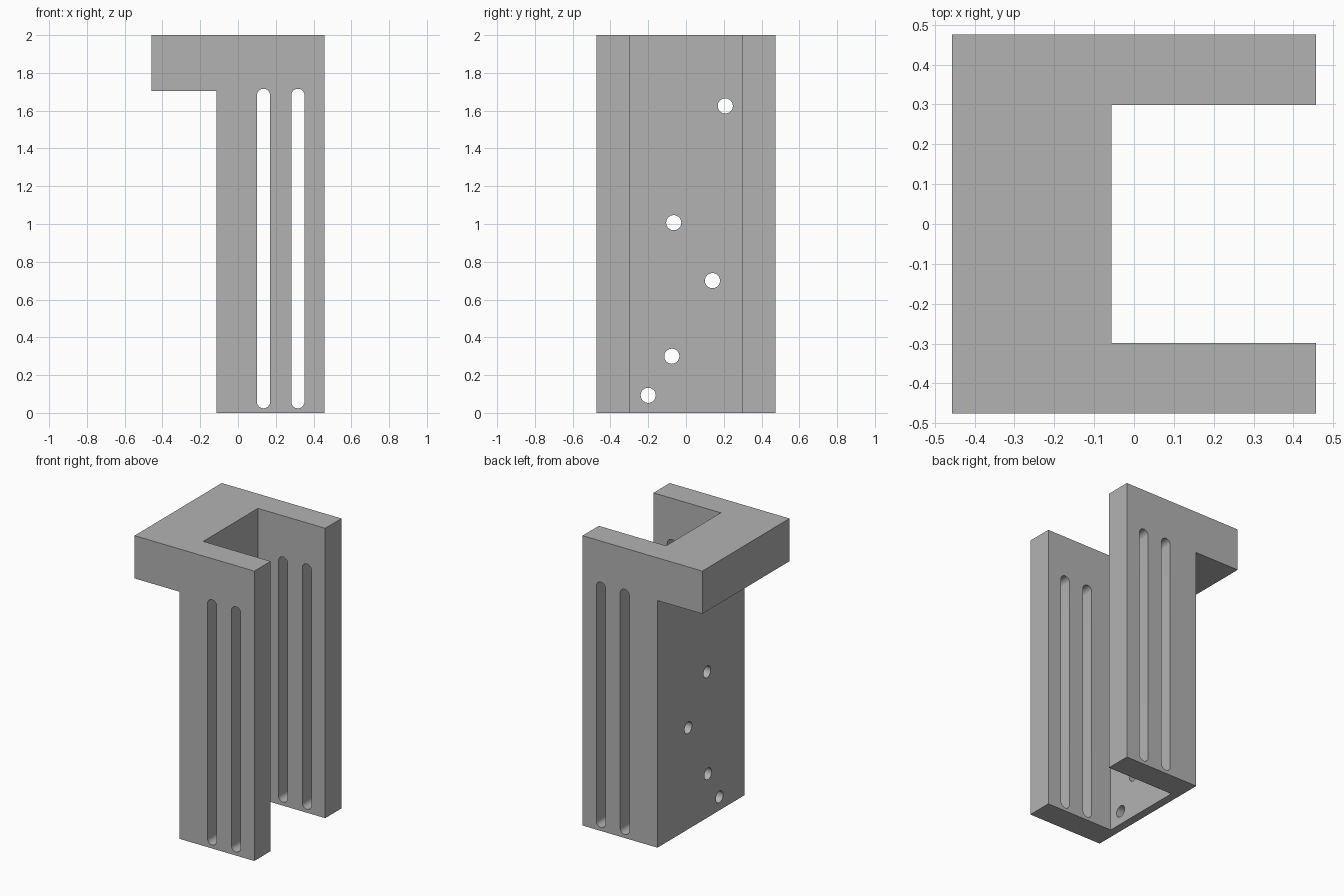
import bpy, bmesh, math
from mathutils import Vector

cube = bpy.data.objects.get("Cube")
if cube:
    bpy.data.objects.remove(cube, do_unlink=True)

# Material
grey = bpy.data.materials.new("plain grey")
grey.use_nodes = True
colour = (0.45, 0.45, 0.45, 1)
grey.diffuse_color = colour
grey.node_tree.nodes["Principled BSDF"].inputs["Base Color"].default_value = colour


def prism(name, outline, direction):
    """Solid made by sweeping a closed outline along a direction."""
    bm = bmesh.new()
    face = bm.faces.new([bm.verts.new(p) for p in outline])
    swept = bmesh.ops.extrude_face_region(bm, geom=[face])["geom"]
    verts = [v for v in swept if isinstance(v, bmesh.types.BMVert)]
    bmesh.ops.translate(bm, verts=verts, vec=Vector(direction))
    bmesh.ops.recalc_face_normals(bm, faces=bm.faces)
    mesh = bpy.data.meshes.new(name)
    bm.to_mesh(mesh)
    bm.free()
    mesh.materials.append(grey)
    obj = bpy.data.objects.new(name, mesh)
    bpy.context.collection.objects.link(obj)
    return obj


def arc(cu, cv, radius, start, end, steps):
    angles = [start + (end - start) * i / steps for i in range(steps + 1)]
    return [(cu + radius * math.cos(a), cv + radius * math.sin(a)) for a in angles]


# Bracket body: side profile with an overhanging head
HALF_X, HALF_Y, BACK, HEAD_Z, TOP = 0.457, 0.475, -0.115, 1.705, 2.0
profile = [(BACK, 0), (HALF_X, 0), (HALF_X, TOP), (-HALF_X, TOP),
           (-HALF_X, HEAD_Z), (BACK, HEAD_Z)]
bracket = prism("channel_bracket", [(x, -HALF_Y, z) for x, z in profile],
                (0, 2 * HALF_Y, 0))

# Open channel between the two side walls
INNER_X, INNER_Y = -0.057, 0.298
corners = [(INNER_X, -INNER_Y), (1, -INNER_Y), (1, INNER_Y), (INNER_X, INNER_Y)]
cutters = [prism("channel_cutter", [(x, y, -1) for x, y in corners], (0, 0, 4))]

# Long rounded slots through both side walls
R = 0.035
for x in (0.135, 0.317):
    outline = (arc(x, 1.716 - R, R, 0, math.pi, 16)
               + arc(x, 0.024 + R, R, math.pi, 2 * math.pi, 16))
    cutters.append(prism("slot_cutter", [(u, -1, v) for u, v in outline], (0, 2, 0)))

# Round holes through the back wall
for y, z in [(-0.2, 0.093), (-0.075, 0.3), (0.14, 0.7), (-0.065, 1.007), (0.208, 1.625)]:
    outline = arc(y, z, 0.04, 0, 2 * math.pi, 32)[:-1]
    cutters.append(prism("hole_cutter", [(-0.2, u, v) for u, v in outline], (0.2, 0, 0)))

# Cut everything, then drop the helpers
for cutter in cutters:
    cutter.hide_render = True
    mod = bracket.modifiers.new("cut", 'BOOLEAN')
    mod.operation, mod.solver, mod.object = 'DIFFERENCE', 'EXACT', cutter
bpy.context.view_layer.update()
evaluated = bracket.evaluated_get(bpy.context.evaluated_depsgraph_get())
bracket.data = bpy.data.meshes.new_from_object(evaluated)
bracket.modifiers.clear()
for cutter in cutters:
    bpy.data.objects.remove(cutter, do_unlink=True)

# Smooth slot ends and holes, crisp edges elsewhere
bpy.ops.object.select_all(action='DESELECT')
bracket.select_set(True)
bpy.context.view_layer.objects.active = bracket
bpy.ops.object.shade_smooth_by_angle(angle=math.radians(30))
